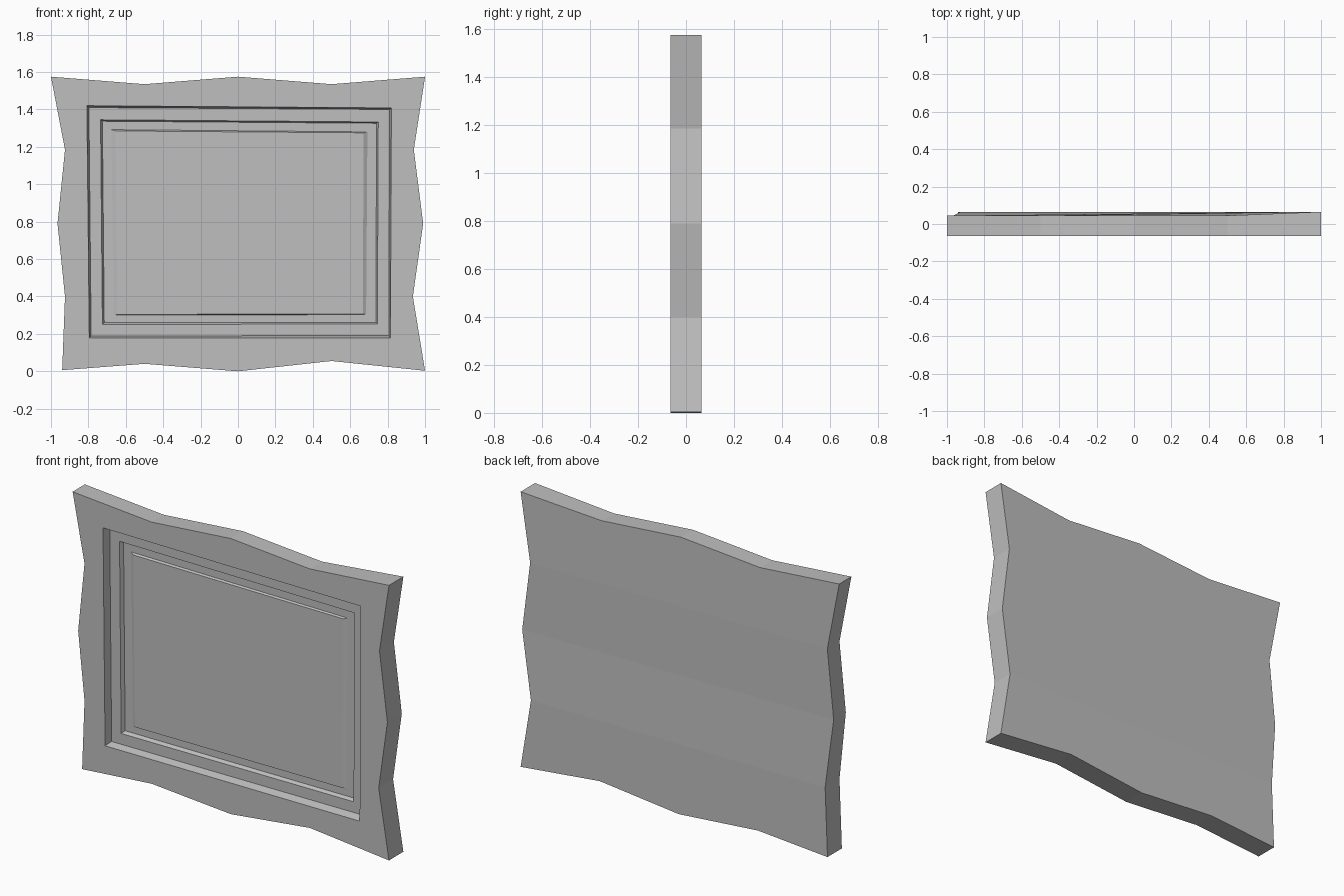
import bpy
import bmesh

cube = bpy.data.objects.get("Cube")
if cube:
    bpy.data.objects.remove(cube, do_unlink=True)

# One plain grey
GREY = (0.52, 0.52, 0.52, 1.0)
mat = bpy.data.materials.new("stone grey")
mat.use_nodes = True
mat.diffuse_color = GREY
bsdf = next(n for n in mat.node_tree.nodes if n.type == 'BSDF_PRINCIPLED')
bsdf.inputs["Base Color"].default_value = GREY

FRONT = -0.065

# Wavy outline, clockwise from the top corner at -x; corners at every fourth point
outline = [(-1, 1.575), (-0.5, 1.535), (0, 1.575), (0.5, 1.535),
           (1, 1.575), (0.94, 1.185), (0.99, 0.79), (0.935, 0.4),
           (1, 0.003), (0.5, 0.055), (0, 0), (-0.5, 0.04),
           (-0.94, 0.006), (-0.925, 0.4), (-0.965, 0.79), (-0.925, 1.185)]

# Slightly crooked stepped rectangles: depth behind the front, then four corners
steps = [
    (0.0, [(-0.808, 1.42), (0.82, 1.408), (0.815, 0.178), (-0.795, 0.178)]),
    (0.045, [(-0.797, 1.41), (0.81, 1.4), (0.807, 0.192), (-0.785, 0.188)]),
    (0.045, [(-0.735, 1.345), (0.75, 1.333), (0.745, 0.253), (-0.725, 0.25)]),
    (0.067, [(-0.725, 1.337), (0.74, 1.326), (0.738, 0.262), (-0.715, 0.26)]),
    (0.067, [(-0.677, 1.292), (0.692, 1.28), (0.685, 0.303), (-0.665, 0.3)]),
    (0.055, [(-0.655, 1.285), (0.672, 1.275), (0.667, 0.307), (-0.645, 0.304)]),
]


def back_depth(i):
    # The back is thinner along the top and the upper -x edge
    return 0.045 if i in (0, 1, 2, 3, 14, 15) else 0.065


bm = bmesh.new()
front = [bm.verts.new((x, FRONT, z)) for x, z in outline]
back = [bm.verts.new((x, back_depth(i), z)) for i, (x, z) in enumerate(outline)]
rings = [[bm.verts.new((x, FRONT + d, z)) for x, z in pts] for d, pts in steps]
n = len(outline)

# Wavy edge of the slab
for i in range(n):
    j = (i + 1) % n
    bm.faces.new((front[i], front[j], back[j], back[i]))

# Front border
for k in range(4):
    side = [front[(4 * k + s) % n] for s in range(5)]
    bm.faces.new(side + [rings[0][(k + 1) % 4], rings[0][k]])

# Stepped recess and the raised inner panel
for a, b in zip(rings, rings[1:]):
    for k in range(4):
        m = (k + 1) % 4
        bm.faces.new((a[k], a[m], b[m], b[k]))
bm.faces.new(rings[-1])

# Back in four horizontal bands
bm.faces.new(back[:6] + [back[15]])
bm.faces.new((back[15], back[5], back[6], back[14]))
bm.faces.new((back[14], back[6], back[7], back[13]))
bm.faces.new(back[7:14])

bmesh.ops.recalc_face_normals(bm, faces=bm.faces[:])
mesh = bpy.data.meshes.new("framed_slab")
bm.to_mesh(mesh)
bm.free()
mesh.materials.append(mat)
slab = bpy.data.objects.new("framed_slab", mesh)
bpy.context.collection.objects.link(slab)
